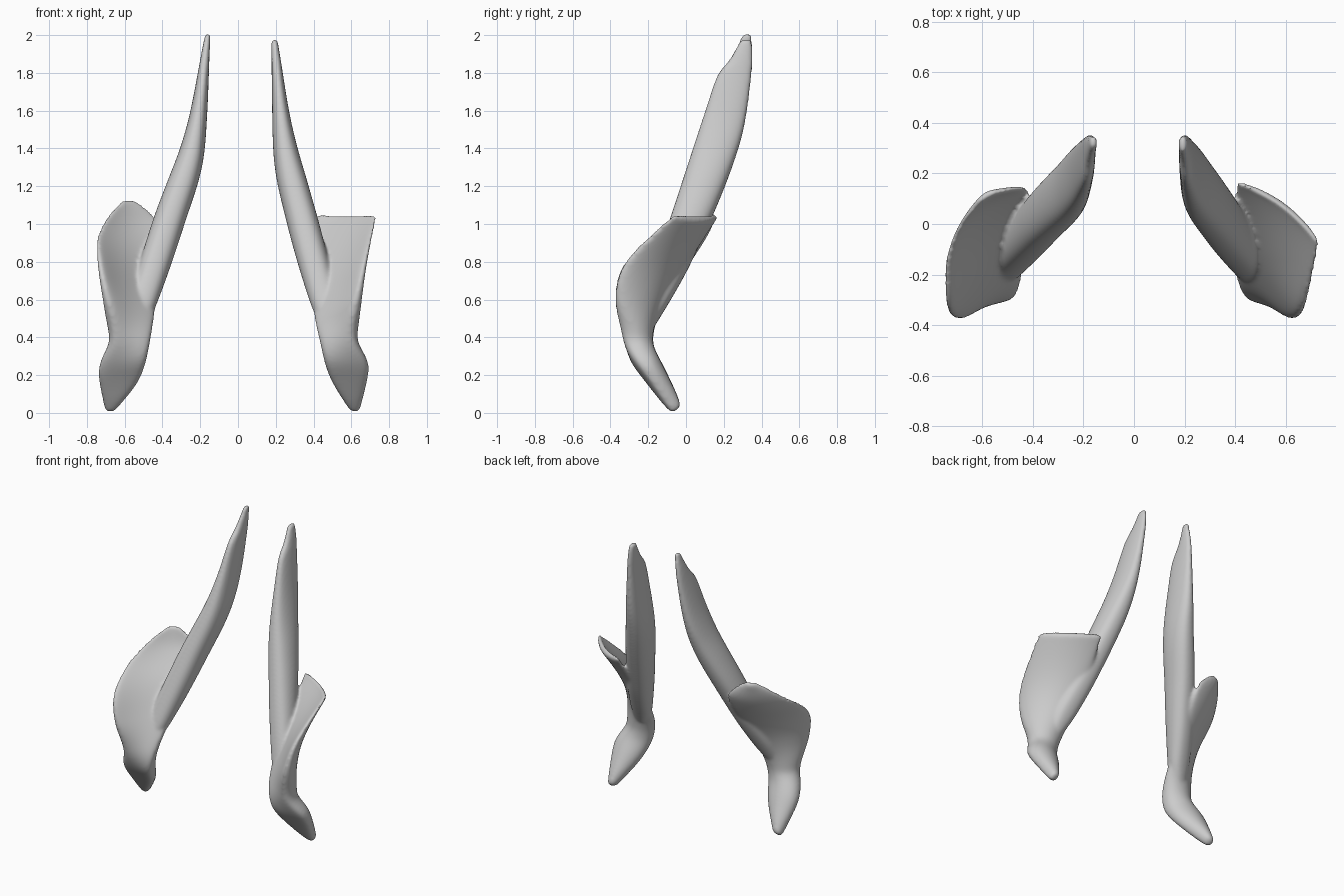
import bpy, bmesh, math
from mathutils import Vector

cube = bpy.data.objects.get("Cube")
if cube:
    bpy.data.objects.remove(cube, do_unlink=True)

bone = bpy.data.materials.new("pale_grey_bone")
bone.use_nodes = True
color = (0.6, 0.6, 0.6, 1)
bone.diffuse_color = color
bone.node_tree.nodes["Principled BSDF"].inputs["Base Color"].default_value = color

SIDES = 20
STEP = 0.03
WING_BOW = 0.2


def profile(keys, height):
    """Smooth curve through a few (height, value) keys."""
    last = len(keys) - 1

    def slope(i):
        low, high = keys[max(i - 1, 0)], keys[min(i + 1, last)]
        return (high[1] - low[1]) / (high[0] - low[0])

    i = 0
    while i < last - 1 and height > keys[i + 1][0]:
        i += 1
    (start, value), (end, target) = keys[i], keys[i + 1]
    span = end - start
    t = min(max((height - start) / span, 0), 1)
    ease = t * t * (3 - 2 * t)
    swing = span * t * (1 - t) * (slope(i) * (1 - t) - slope(i + 1) * t)
    return value + (target - value) * ease + swing


def heights(top, bottom):
    """Evenly spaced levels from the top down."""
    count = round((top - bottom) / STEP)
    return [top + (bottom - top) * i / count for i in range(count + 1)]


def loft(bm, sections, bow=0.0):
    """Skin a row of rounded strips, each given by its two edges and a thickness."""
    mids = [(p + q) / 2 for p, q, thick in sections]
    rings = []
    for i, (p, q, thick) in enumerate(sections):
        along = mids[min(i + 1, len(mids) - 1)] - mids[max(i - 1, 0)]
        half = (q - p) / 2
        normal = half.cross(along).normalized()
        ring = []
        for k in range(SIDES):
            angle = math.tau * k / SIDES
            c, s = math.cos(angle), math.sin(angle)
            rise = math.copysign(abs(s) ** 0.75, s) * thick / 2
            curl = bow * s * s * half.length
            ring.append(bm.verts.new(mids[i] + half * c + normal * (rise + curl)))
        rings.append(ring)
    for a, b in zip(rings, rings[1:]):
        for k in range(SIDES):
            j = (k + 1) % SIDES
            bm.faces.new((a[k], a[j], b[j], b[k]))
    bm.faces.new(rings[0])
    bm.faces.new(rings[-1])


# Profiles shared by both sides, as (height, value)
blade_front = [(.4, -.28), (.8, -.16), (1.2, -.03), (1.6, .1),
               (1.8, .17), (1.87, .23), (2, .3)]
blade_back = [(.4, -.2), (.8, .03), (1.4, .28), (1.8, .35), (2, .35)]
blade_thickness = [(.4, .07), (.6, .15), (1.2, .16), (1.6, .09), (2, .03)]
wing_thickness = [(0, .06), (.1, .1), (.4, .15), (.7, .09), (1, .04), (1.15, .03)]
wing_inner_y = [(0, -.05), (.2, -.2), (.3, -.26), (.4, -.24), (.6, -.12)]
wing_outer_y = [(0, -.04), (.3, -.24), (.4, -.3), (.6, -.37), (.8, -.32)]


def build(name, side, blade_top, blade_x, wing_top, inner_x, outer_x, inner_rim, outer_rim):
    bm = bmesh.new()
    # Tall blade, thin across x and broad from front to back
    rows = []
    for z in heights(blade_top, .4):
        x = side * profile(blade_x, z)
        rows.append((Vector((x, profile(blade_front, z), z)),
                     Vector((x, profile(blade_back, z), z)),
                     profile(blade_thickness, z)))
    loft(bm, rows)
    # Wing that narrows and thickens downwards into the hook
    rows = []
    for z in heights(wing_top, .01):
        inner = (side * profile(inner_x, z), profile(wing_inner_y + inner_rim, z), z)
        outer = (side * profile(outer_x, z), profile(wing_outer_y + outer_rim, z), z)
        rows.append((Vector(inner), Vector(outer), profile(wing_thickness, z)))
    loft(bm, rows, bow=WING_BOW * side)
    bmesh.ops.recalc_face_normals(bm, faces=bm.faces)
    mesh = bpy.data.meshes.new(name)
    bm.to_mesh(mesh)
    bm.free()
    mesh.materials.append(bone)
    obj = bpy.data.objects.new(name, mesh)
    bpy.context.collection.objects.link(obj)
    # Round the lofts, then fuse them into one continuous surface
    sub = obj.modifiers.new("round", "SUBSURF")
    sub.levels = sub.render_levels = 1
    fuse = obj.modifiers.new("fuse", "REMESH")
    fuse.mode = "VOXEL"
    fuse.voxel_size = 0.01
    fuse.use_smooth_shade = True
    soft = obj.modifiers.new("soften", "SMOOTH")
    soft.factor = 0.5
    soft.iterations = 8
    for face in mesh.polygons:
        face.use_smooth = True


# Left side: wing with a broad, straight rim
build("left_bone_plate", 1,
      blade_top=1.98,
      blade_x=[(.4, .51), (1, .345), (1.4, .25), (2, .19)],
      wing_top=1.06,
      inner_x=[(0, .6), (.2, .48), (.4, .43), (.7, .39), (1.06, .4)],
      outer_x=[(0, .64), (.2, .69), (.27, .69), (.4, .63), (.7, .66), (1.06, .74)],
      inner_rim=[(1.06, .18)],
      outer_rim=[(1.06, -.06)])

# Right side: wing with a taller, rounded rim
build("right_bone_plate", -1,
      blade_top=2.01,
      blade_x=[(.4, .565), (1, .37), (1.4, .24), (2, .16)],
      wing_top=1.13,
      inner_x=[(0, .66), (.2, .51), (.5, .45), (.9, .41), (1.03, .43), (1.13, .55)],
      outer_x=[(0, .7), (.2, .74), (.27, .73), (.4, .68), (.9, .75), (1.03, .7), (1.13, .61)],
      inner_rim=[(1, .14), (1.13, .13)],
      outer_rim=[(1, -.06), (1.13, .1)])
